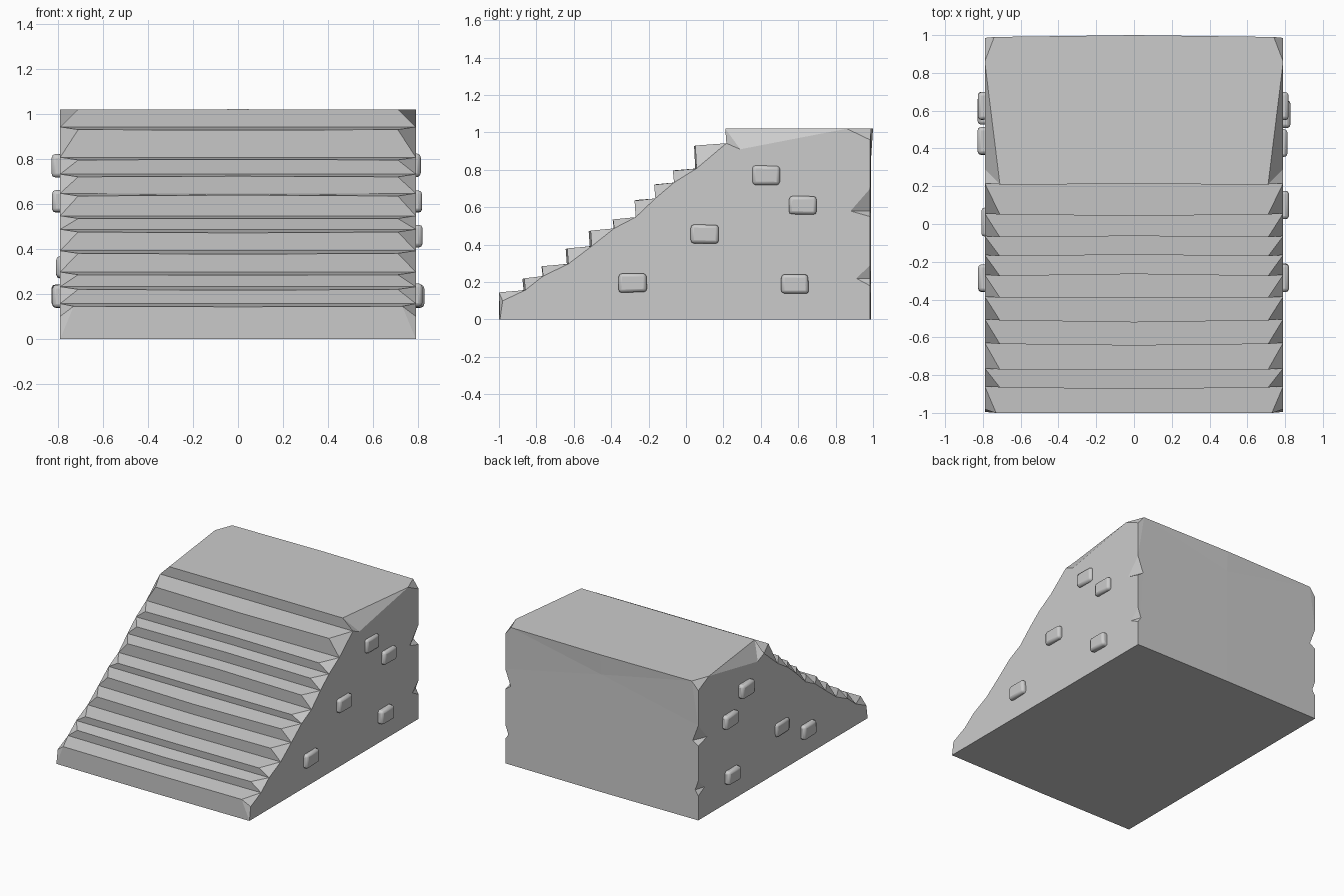
import bpy, bmesh, random
from mathutils import Vector

if "Cube" in bpy.data.objects:
    bpy.data.objects.remove(bpy.data.objects["Cube"])

random.seed(4)
W = 0.79      # half width at the walls
NX = 0.71     # half width at the chipped step noses

# nose of each step (y, z), bottom to top
noses = [(-1.0, .145), (-.865, .22), (-.77, .285), (-.635, .38), (-.51, .475),
         (-.39, .535), (-.275, .635), (-.17, .72), (-.07, .795), (.05, .93), (.21, 1.02)]
# worn back corner: z, y on the wall, x on the back face
corner = [(.96, .985, .785), (.70, .985, .785), (.58, .88, .745), (.55, .985, .785),
          (.29, .985, .785), (.22, .91, .765), (.18, .985, .785)]

bm = bmesh.new()


def face(*pts):
    """Face from coordinates, dropping repeated points."""
    out = []
    for p in pts:
        p = Vector(p)
        if not out or all((p - q).length > 1e-5 for q in out):
            out.append(p)
    if len(out) > 2:
        bm.faces.new([bm.verts.new(p) for p in out])


# step noses and inner corners; the middle of each step is slightly worn
nose, valley = [], []
for i, (y, z) in enumerate(noses):
    w = random.uniform(-.012, .012)
    nose.append(((NX + .02 * (i == 0), y, z), (0, max(y + w, -1), z + w * .4)))
    vy, vz = (y + .006, noses[i - 1][1] + .012) if i else (-.98, .1)
    valley.append(((W, vy, vz), (0, vy + w if i else -1, vz)))

slope_end = (W, .29, .91)
top_side, top_back, top_mid = (W, .86, 1.02), (.74, .99, 1.02), (0, 1.0, 1.02)
foot, foot_mid = (W, -.995, 0), (0, -1, 0)
heel, heel_mid = (W, .985, 0), (0, .99, 0)
wall_edge = [(W, y, z) for z, y, x in corner]
back_edge = [(W if y > .95 else x, .985, z) for z, y, x in corner]
back_mid = (0, .99, .87)

for s in (1, -1):
    def f(*pts):
        face(*[(p[0] * s, p[1], p[2]) for p in pts])

    # front riser
    f(foot_mid, foot, nose[0][0], nose[0][1])
    f(foot, valley[0][0], nose[0][0])
    # treads, risers and chipped ends
    for i in range(len(noses)):
        if i:
            f(valley[i][1], valley[i][0], nose[i][0], nose[i][1])
        if i + 1 < len(noses):
            f(nose[i][1], nose[i][0], valley[i + 1][0], valley[i + 1][1])
            f(nose[i][0], valley[i][0], valley[i + 1][0])
    # platform with bevelled sides
    n = nose[-1]
    f(n[1], n[0], top_side, top_back, top_mid)
    f(valley[-1][0], slope_end, n[0])
    f(n[0], slope_end, top_side)
    f(top_side, wall_edge[0], top_back)
    # side wall
    f(foot, heel, *reversed(wall_edge), top_side, slope_end,
      *[v[0] for v in reversed(valley)])
    # notches in the back corner
    for k in range(len(corner) - 1):
        f(wall_edge[k], wall_edge[k + 1], back_edge[k + 1], back_edge[k])
    # back wall
    f(top_mid, top_back, back_edge[0], back_edge[1], back_mid)
    f(back_mid, *back_edge[1:], heel, heel_mid)
    # underside
    f(foot_mid, foot, heel, heel_mid)

bmesh.ops.remove_doubles(bm, verts=bm.verts, dist=1e-4)
bmesh.ops.triangulate(bm, faces=[q for q in bm.faces if len(q.verts) > 4])
bmesh.ops.recalc_face_normals(bm, faces=bm.faces)
mesh = bpy.data.meshes.new("stair_block")
bm.to_mesh(mesh)
bm.free()
bpy.context.collection.objects.link(bpy.data.objects.new("stair_block", mesh))


# raised bricks on the walls
def brick(side, y, z, out):
    bpy.ops.mesh.primitive_cube_add(size=1, location=(side * (W + out - .04), y, z))
    ob = bpy.context.object
    ob.name = "wall_brick"
    for v in ob.data.vertices:
        v.co = (v.co.x * .08, v.co.y * .148 + random.uniform(-.004, .004),
                v.co.z * .1 + random.uniform(-.004, .004))
    b = ob.modifiers.new("worn_edges", 'BEVEL')
    b.width = .017
    b.segments = 2
    bpy.ops.object.shade_smooth_by_angle()


for y, z, out in [(-.285, .195, .03), (.1, .455, .03), (.43, .77, .022),
                  (.625, .612, .028), (.58, .19, .038)]:
    brick(1, y, z, out)
for y, z, out in [(-.285, .19, .035), (.01, .32, .018), (.44, .77, .038),
                  (.625, .61, .036), (.6, .19, .038)]:
    brick(-1, y, z, out)
